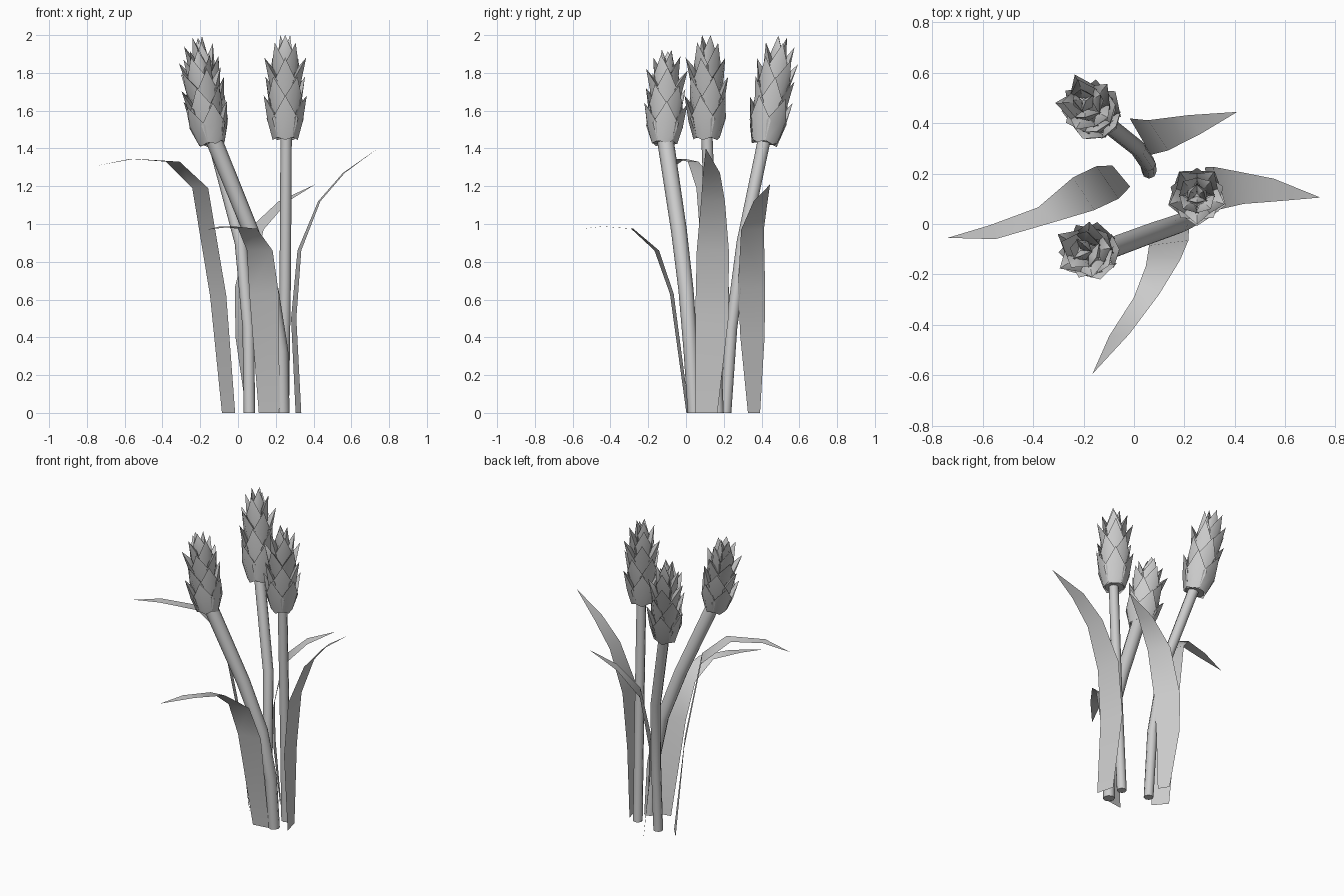
import bpy, bmesh, math
from mathutils import Vector, Matrix

if "Cube" in bpy.data.objects:
    bpy.data.objects.remove(bpy.data.objects["Cube"], do_unlink=True)

grey = bpy.data.materials.new("plain grey")
grey.use_nodes = True
COLOUR = (0.6, 0.6, 0.6, 1)
grey.diffuse_color = COLOUR
grey.node_tree.nodes["Principled BSDF"].inputs["Base Color"].default_value = COLOUR


def finish(bm, name, angle):
    mesh = bpy.data.meshes.new(name)
    bm.to_mesh(mesh)
    bm.free()
    mesh.materials.append(grey)
    ob = bpy.data.objects.new(name, mesh)
    bpy.context.collection.objects.link(ob)
    bpy.ops.object.select_all(action="DESELECT")
    ob.select_set(True)
    bpy.context.view_layer.objects.active = ob
    bpy.ops.object.shade_smooth_by_angle(angle=math.radians(angle))


def stem(name, path, radius, top_radius, sides=8):
    """Bent tube through the path, rings square to its direction."""
    bm = bmesh.new()
    pts = [Vector(p) for p in path]
    rings = []
    for i, p in enumerate(pts):
        way = pts[min(i + 1, len(pts) - 1)] - pts[max(i - 1, 0)]
        if i == 0:
            way = Vector((0, 0, 1))
        turn = Vector((0, 0, 1)).rotation_difference(way)
        r = radius + (top_radius - radius) * i / (len(pts) - 1)
        rings.append([bm.verts.new(p + turn @ Vector((r * math.cos(a), r * math.sin(a), 0)))
                      for a in (math.tau * k / sides for k in range(sides))])
    for low, high in zip(rings, rings[1:]):
        for k in range(sides):
            n = (k + 1) % sides
            bm.faces.new((low[k], low[n], high[n], high[k]))
    bm.faces.new(rings[0][::-1])
    bm.faces.new(rings[-1])
    finish(bm, name, 50)


def leaf(name, rows, tip):
    """Flat blade: each row is a centre and a half width vector."""
    bm = bmesh.new()
    pairs = []
    for x, y, z, wx, wy in rows:
        pairs.append([bm.verts.new((x + s * wx, y + s * wy, z)) for s in (-1, 1)])
    for (a, b), (c, d) in zip(pairs, pairs[1:]):
        bm.faces.new((a, b, d, c))
    bm.faces.new((*pairs[-1], bm.verts.new(tip)))
    finish(bm, name, 60)


def bract(bm, place, inner, outer, tip_r, height, half):
    """One thick pointed scale, rounded outside and filled inside."""
    def v(r, side, z):
        return bm.verts.new(place @ Vector((r, side, z * height)))
    bl, bc, br = (v(inner - 0.015, -half * 0.6, 0.06), v(inner, 0, 0),
                  v(inner - 0.015, half * 0.6, 0.06))
    ml, mc, mr = v(outer - 0.024, -half, 0.48), v(outer, 0, 0.42), v(outer - 0.024, half, 0.48)
    back, tip = v(outer - 0.04, 0, 0.68), v(tip_r, 0, 1)
    for f in ((bl, bc, mc, ml), (bc, br, mr, mc), (ml, mc, tip), (mc, mr, tip),
              (ml, tip, back), (tip, mr, back), (bl, ml, back), (mr, br, back),
              (bl, back, br), (bl, br, bc)):
        bm.faces.new(f)


# Rows of the flower head: base z, inner, widest and tip radius, height, half width, count
ROWS = [(0.00, 0.070, 0.098, 0.120, 0.235, 0.068, 5),
        (0.09, 0.064, 0.090, 0.110, 0.245, 0.066, 5),
        (0.19, 0.058, 0.086, 0.116, 0.245, 0.060, 5),
        (0.28, 0.046, 0.070, 0.078, 0.235, 0.055, 4),
        (0.37, 0.024, 0.044, 0.030, 0.185, 0.042, 3)]


def flower_head(name, base, top, spin):
    bm = bmesh.new()
    axis = Vector(top) - Vector(base)
    turn = Vector((0, 0, 1)).rotation_difference(axis).to_matrix().to_4x4()
    frame = Matrix.Translation(base) @ turn @ Matrix.Diagonal((1, 1, axis.length / 0.555, 1))
    for i, (z, inner, outer, tip_r, height, half, count) in enumerate(ROWS):
        for k in range(count):
            a = spin + math.tau * (k + 0.5 * (i % 2)) / count
            place = frame @ Matrix.Rotation(a, 4, "Z") @ Matrix.Translation((0, 0, z))
            bract(bm, place, inner, outer, tip_r, height, half)
    # Solid core behind the scales
    bmesh.ops.create_cone(bm, cap_ends=True, segments=10, radius1=0.06, radius2=0.012,
                          depth=0.48, matrix=frame @ Matrix.Translation((0, 0, 0.25)))
    finish(bm, name, 70)


# Stems
stem("front_stem", [(0.237, 0.045, 0), (0.228, 0.025, 0.33), (0.175, 0.0, 0.65),
                    (0.065, -0.038, 0.97), (-0.13, -0.11, 1.45)], 0.036, 0.044)
stem("back_stem", [(0.06, 0.21, 0), (0.055, 0.24, 0.45), (0.015, 0.30, 0.9),
                   (-0.13, 0.415, 1.45)], 0.03, 0.034)
stem("side_stem", [(0.24, 0.17, 0), (0.25, 0.14, 0.7), (0.255, 0.11, 1.48)], 0.03, 0.03)

# Flower heads
flower_head("front_head", (-0.14, -0.115, 1.42), (-0.225, -0.1, 1.92), -1.2)
flower_head("back_head", (-0.135, 0.415, 1.42), (-0.215, 0.505, 1.99), -0.6)
flower_head("side_head", (0.25, 0.11, 1.445), (0.25, 0.115, 2.0), -1.57)

# Leaves
leaf("left_leaf", [(0.32, 0.108, 0, 0.015, -0.058), (0.295, 0.137, 0.5, 0.014, -0.088),
                   (0.325, 0.142, 0.86, 0.01, -0.085), (0.43, 0.143, 1.12, 0.006, -0.063),
                   (0.56, 0.135, 1.27, 0.005, -0.045)], (0.74, 0.105, 1.4))
leaf("back_leaf", [(0.065, 0.36, 0, 0.02, -0.032), (0.025, 0.352, 0.4, 0.038, -0.064),
                   (0.025, 0.347, 0.66, 0.042, -0.072), (0.095, 0.352, 0.97, 0.04, -0.06),
                   (0.24, 0.395, 1.12, 0.025, -0.037)], (0.41, 0.445, 1.21))
leaf("right_leaf", [(-0.05, 0.19, 0, 0.035, -0.042), (-0.105, 0.165, 0.62, 0.043, -0.065),
                    (-0.2, 0.12, 1.19, 0.042, -0.065), (-0.345, 0.038, 1.33, 0.036, -0.028),
                    (-0.56, -0.032, 1.345, 0.01, -0.028)], (-0.74, -0.055, 1.31))
leaf("front_leaf", [(0.165, 0.01, 0, 0.055, 0.008), (0.138, -0.075, 0.63, 0.078, 0.01),
                    (0.115, -0.155, 0.86, 0.068, 0.012), (0.05, -0.285, 0.975, 0.05, 0.006),
                    (-0.058, -0.44, 0.987, 0.04, 0.004)], (-0.165, -0.595, 0.97))
